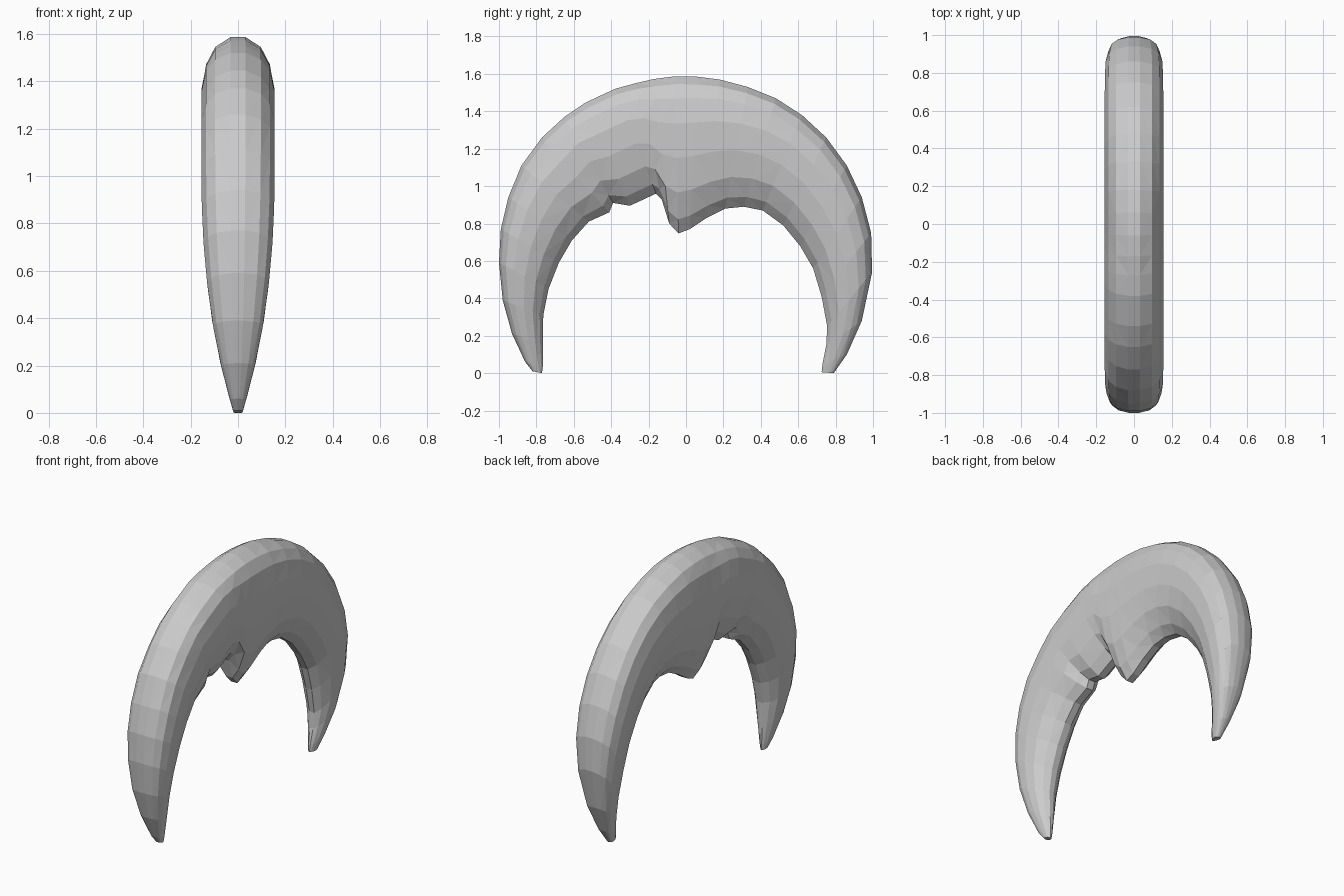
import bpy, bmesh

# Stations along the arch: outer (y, z), inner (y, z)
STATIONS = [
    (-.82, .02, -.77, .01), (-.86, .07, -.765, .05), (-.93, .22, -.765, .17),
    (-.98, .40, -.763, .32), (-1.0, .60, -.735, .46), (-.99, .78, -.68, .60),
    (-.95, .95, -.61, .72), (-.88, 1.12, -.52, .82), (-.77, 1.27, -.41, .87),
    (-.65, 1.38, -.39, .92), (-.54, 1.455, -.30, .905), (-.38, 1.53, -.16, .97),
    (-.27, 1.56, -.13, .94), (-.17, 1.583, -.09, .81), (-.06, 1.597, -.04, .757),
    (.06, 1.595, .02, .78), (.18, 1.58, .11, .84), (.33, 1.54, .21, .89),
    (.48, 1.48, .31, .90), (.62, 1.39, .41, .88), (.75, 1.27, .52, .80),
    (.86, 1.12, .61, .69), (.94, .95, .68, .57), (.99, .76, .725, .42),
    (.995, .55, .755, .26), (.94, .29, .75, .16), (.86, .11, .73, .06),
    (.79, .01, .725, .015),
]
# Cross-section: fraction from outer to inner edge, relative half width
SECTION = [(0, .2), (.05, .62), (.14, .87), (.30, 1), (.52, .97),
           (.74, .80), (.91, .47), (1, .15)]


def half_width(z):
    return .015 + .14 * (1 - max(0, 1 - z) ** 2.3)


def ring(oy, oz, iy, iz):
    w = half_width((oz + iz) / 2)
    side = [(w * k, oy + (iy - oy) * t, oz + (iz - oz) * t) for t, k in SECTION]
    return side + [(-x, y, z) for x, y, z in reversed(side)]


# Crescent arch with a central fang, lofted between the rings
bm = bmesh.new()
rings = [[bm.verts.new(p) for p in ring(*s)] for s in STATIONS]
n = len(rings[0])
for a, b in zip(rings, rings[1:]):
    for i in range(n):
        j = (i + 1) % n
        bm.faces.new((a[i], a[j], b[j], b[i]))
bm.faces.new(rings[0])
bm.faces.new(rings[-1])
bmesh.ops.triangulate(bm, faces=bm.faces[:])
bmesh.ops.recalc_face_normals(bm, faces=bm.faces[:])
low = min(v.co.z for v in bm.verts)
bmesh.ops.translate(bm, verts=bm.verts[:], vec=(0, 0, -low))

mesh = bpy.data.meshes.new("crescent_arch")
bm.to_mesh(mesh)
bm.free()
bpy.context.collection.objects.link(bpy.data.objects.new("crescent_arch", mesh))
